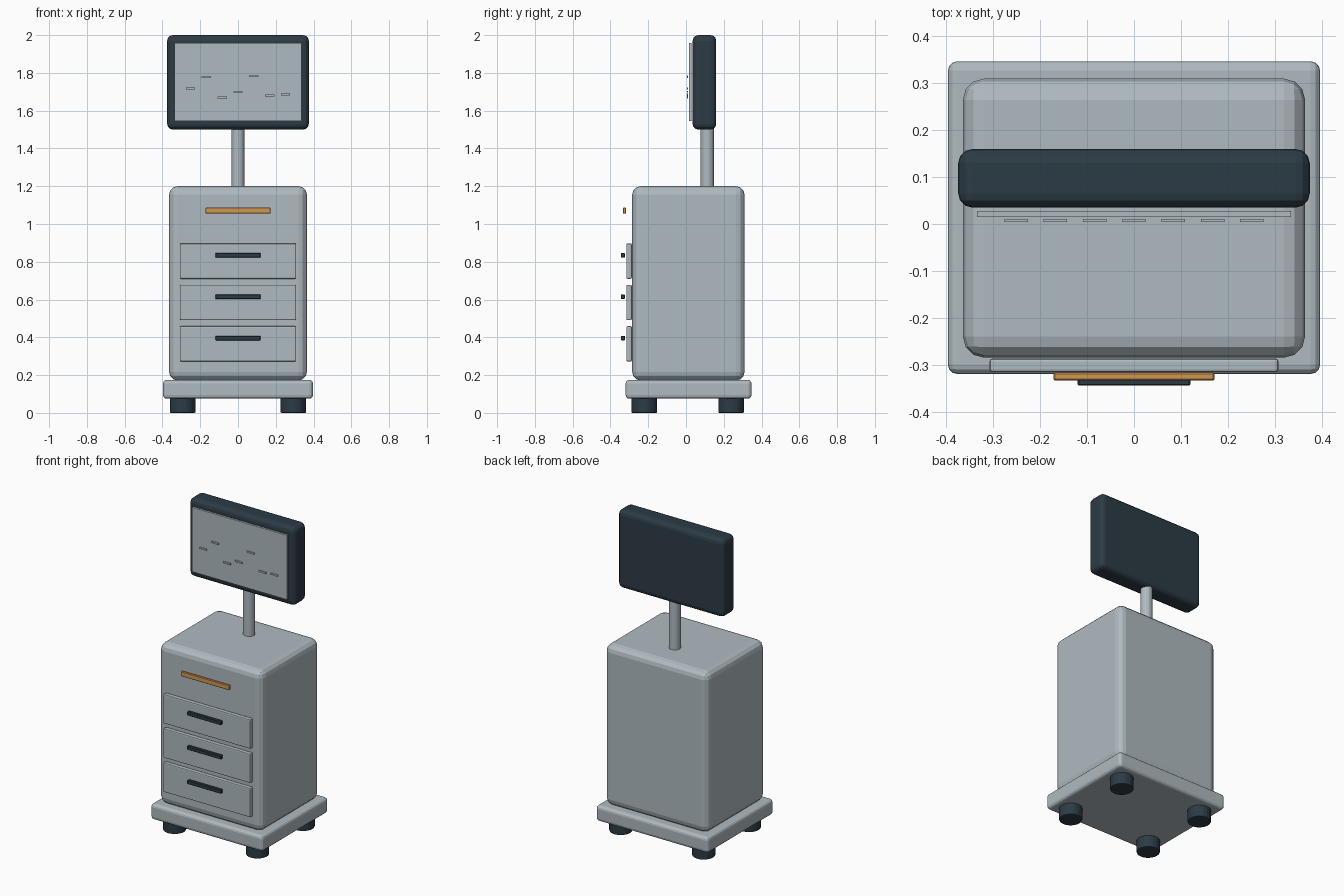
import bpy
import bmesh
from mathutils import Matrix, Vector

cube = bpy.data.objects.get("Cube")
if cube:
    bpy.data.objects.remove(cube, do_unlink=True)


def material(name, color):
    mat = bpy.data.materials.new(name)
    mat.use_nodes = True
    mat.diffuse_color = (*color, 1)
    mat.node_tree.nodes["Principled BSDF"].inputs["Base Color"].default_value = (*color, 1)
    return mat


GREY = material("pale grey", (0.43, 0.495, 0.53))
DARK = material("dark slate", (0.025, 0.044, 0.06))
ORANGE = material("warm orange", (0.64, 0.31, 0.085))


def finish(name, bm, mat, bevel, segments):
    mesh = bpy.data.meshes.new(name)
    bm.to_mesh(mesh)
    bm.free()
    mesh.materials.append(mat)
    obj = bpy.data.objects.new(name, mesh)
    bpy.context.collection.objects.link(obj)
    if bevel:
        mod = obj.modifiers.new("rounded edges", "BEVEL")
        mod.width = bevel
        mod.segments = segments
        mod.limit_method = "ANGLE"
    return obj


def box(name, low, high, mat, bevel=0.0, segments=3):
    low, high = Vector(low), Vector(high)
    bm = bmesh.new()
    place = Matrix.Translation((low + high) / 2) @ Matrix.Diagonal((*(high - low), 1))
    bmesh.ops.create_cube(bm, size=1, matrix=place)
    return finish(name, bm, mat, bevel, segments)


def cylinder(name, x, y, z0, z1, radius, mat, bevel=0.0):
    bm = bmesh.new()
    bmesh.ops.create_cone(bm, cap_ends=True, segments=24, radius1=radius, radius2=radius,
                          depth=z1 - z0, matrix=Matrix.Translation((x, y, (z0 + z1) / 2)))
    return finish(name, bm, mat, bevel, 2)


# Base and cabinet
box("base", (-0.397, -0.32, 0.075), (0.397, 0.347, 0.175), GREY, 0.02)
box("cabinet", (-0.365, -0.285, 0.172), (0.365, 0.31, 1.2), GREY, 0.045)

# Feet
for side, x in (("right", -0.293), ("left", 0.293)):
    for end, y in (("front", -0.221), ("back", 0.239)):
        cylinder(f"{end}_{side}_foot", x, y, 0, 0.085, 0.068, DARK, 0.006)

# Drawers with handles
for i in range(3):
    z = 0.272 + i * 0.219
    box(f"drawer_{i + 1}", (-0.308, -0.316, z), (0.308, -0.287, z + 0.187), GREY, 0.006, 2)
    box(f"drawer_handle_{i + 1}", (-0.12, -0.345, z + 0.112), (0.12, -0.323, z + 0.136),
        DARK, 0.003, 1)

# Orange push bar
box("push_bar", (-0.172, -0.334, 1.055), (0.172, -0.317, 1.087), ORANGE, 0.003, 1)

# Pole and monitor
cylinder("pole", 0, 0.113, 1.17, 1.56, 0.035, GREY)
box("monitor_housing", (-0.375, 0.035, 1.5), (0.375, 0.16, 2.0), DARK, 0.03)
box("screen", (-0.335, 0.015, 1.546), (0.335, 0.028, 1.957), GREY)

# Trace marks across the screen
for i, z in enumerate((1.717, 1.777, 1.67, 1.7, 1.782, 1.681, 1.686)):
    x = (i - 3) * 0.0838
    box(f"trace_mark_{i + 1}", (x - 0.025, 0.004, z - 0.005), (x + 0.025, 0.011, z + 0.005), GREY)
